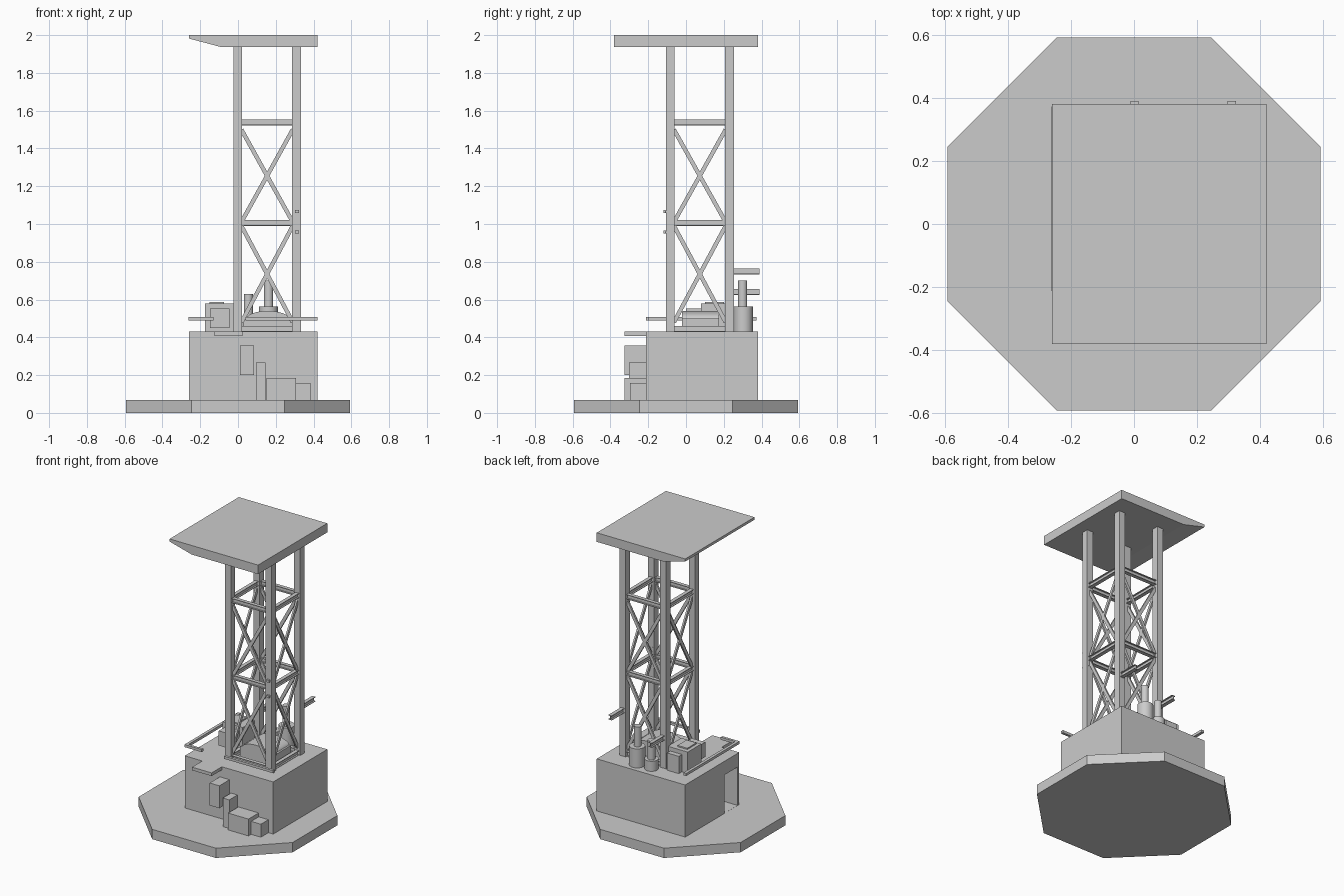
import bpy, bmesh, math
from mathutils import Vector, Matrix

if "Cube" in bpy.data.objects:
    bpy.data.objects.remove(bpy.data.objects["Cube"])

grey = bpy.data.materials.new("light grey")
grey.diffuse_color = (0.6, 0.6, 0.6, 1)
grey.use_nodes = True
grey.node_tree.nodes["Principled BSDF"].inputs["Base Color"].default_value = grey.diffuse_color


def finish(name, bm):
    bmesh.ops.recalc_face_normals(bm, faces=bm.faces)
    me = bpy.data.meshes.new(name)
    bm.to_mesh(me)
    bm.free()
    me.materials.append(grey)
    ob = bpy.data.objects.new(name, me)
    bpy.context.collection.objects.link(ob)
    return ob


def box(name, x0, x1, y0, y1, z0, z1):
    bm = bmesh.new()
    bmesh.ops.create_cube(bm, size=1)
    for v in bm.verts:
        v.co = ((x0, x1)[v.co.x > 0], (y0, y1)[v.co.y > 0], (z0, z1)[v.co.z > 0])
    return finish(name, bm)


def prism(name, profile, place, a, b):
    """Extrude a 2D profile from a to b; place(u, v, w) gives the 3D point."""
    bm = bmesh.new()
    lo = [bm.verts.new(place(u, v, a)) for u, v in profile]
    hi = [bm.verts.new(place(u, v, b)) for u, v in profile]
    bm.faces.new(lo)
    bm.faces.new(hi)
    n = len(lo)
    for i in range(n):
        bm.faces.new((lo[i], lo[(i + 1) % n], hi[(i + 1) % n], hi[i]))
    return finish(name, bm)


def cylinder(name, x, y, r, z0, z1, sides=24):
    bm = bmesh.new()
    bmesh.ops.create_cone(bm, cap_ends=True, segments=sides, radius1=r, radius2=r,
                          depth=z1 - z0, matrix=Matrix.Translation((x, y, (z0 + z1) / 2)))
    ob = finish(name, bm)
    smooth(ob)


def smooth(ob):
    bpy.ops.object.select_all(action='DESELECT')
    ob.select_set(True)
    bpy.context.view_layer.objects.active = ob
    bpy.ops.object.shade_smooth_by_angle(angle=math.radians(35))


def sweep(name, profile, p, q):
    """Run a profile (side, up) along a straight line."""
    p, q = Vector(p), Vector(q)
    d = (q - p).normalized()
    side = d.cross(Vector((0, 0, 1))).normalized()
    up = side.cross(d)
    return prism(name, profile, lambda u, v, w: p + side * u + up * v + d * w, 0, (q - p).length)


def rect(w, h):
    return [(-w / 2, -h / 2), (w / 2, -h / 2), (w / 2, h / 2), (-w / 2, h / 2)]


# I-section for the girders
W, H, T = 0.013, 0.016, 0.004
ISEC = [(-W, -H), (W, -H), (W, -H + T), (T / 2, -H + T), (T / 2, H - T), (W, H - T),
        (W, H), (-W, H), (-W, H - T), (-T / 2, H - T), (-T / 2, -H + T), (-W, -H + T)]

# Octagonal foundation
A, B = 0.592, 0.245
prism("foundation", [(A, B), (B, A), (-B, A), (-A, B), (-A, -B), (-B, -A), (B, -A), (A, -B)],
      lambda u, v, w: (u, v, w), 0, 0.068)

# Machine house with a doorway in the left wall
house = box("machine_house", -0.26, 0.42, -0.213, 0.38, 0.068, 0.43)
cutter = box("doorway_cutter", -0.3, -0.08, -0.195, -0.05, 0.0685, 0.335)
cutter.hide_render = True
cutter.hide_viewport = True
mod = house.modifiers.new("doorway", 'BOOLEAN')
mod.operation, mod.solver, mod.object = 'DIFFERENCE', 'EXACT', cutter

# Roof slab with sloping left underside
prism("roof_slab", [(-0.26, 2.0), (-0.26, 1.982), (-0.09, 1.937), (0.42, 1.937), (0.42, 2.0)],
      lambda u, v, w: (u, w, v), -0.38, 0.38)

# Tower legs
XS, YS, R = (-0.002, 0.31), (-0.084, 0.23), 0.023
for x in XS:
    for y in YS:
        box("tower_leg", x - R, x + R, y - R, y + R, 0.43, 1.94)

# Girders and cross bracing on all four tower sides
corners = [(XS[0], YS[0]), (XS[1], YS[0]), (XS[1], YS[1]), (XS[0], YS[1])]
for i in range(4):
    a, b = Vector(corners[i]), Vector(corners[(i + 1) % 4])
    d = (b - a).normalized() * 0.02
    a, b = a + d, b - d
    for z in (0.445, 1.006, 1.538):
        sweep("girder", ISEC, (*a, z), (*b, z))
    for z0, z1 in ((0.48, 0.99), (1.01, 1.50)):
        sweep("brace", rect(0.012, 0.022), (*a, z0), (*b, z1))
        sweep("brace", rect(0.012, 0.022), (*a, z1), (*b, z0))

# Girder stubs at the back
sweep("back_stub_right", ISEC, (0.31, 0.24, 0.749), (0.31, 0.39, 0.749))
sweep("back_stub_left", ISEC, (0.002, 0.24, 0.641), (0.002, 0.39, 0.641))

# Lamp brackets on the front right leg
for z in (0.957, 1.065):
    box("leg_bracket", 0.302, 0.322, -0.12, -0.10, z - 0.008, z + 0.008)
    box("leg_bracket_plate", 0.297, 0.332, -0.112, -0.06, z - 0.004, z + 0.004)

# Deck rails
box("left_rail", -0.262, -0.242, -0.213, 0.372, 0.49, 0.508)
box("front_rail_left", -0.242, -0.13, -0.213, -0.195, 0.49, 0.508)
box("front_rail_right", 0.04, 0.42, -0.213, -0.195, 0.49, 0.508)

# Front wall equipment
box("front_canopy", -0.125, 0.025, -0.325, -0.213, 0.408, 0.43)
box("wall_cabinet", 0.01, 0.084, -0.325, -0.213, 0.2, 0.356)
box("tall_cabinet", 0.095, 0.145, -0.303, -0.213, 0.068, 0.266)
box("low_cabinet", 0.152, 0.308, -0.325, -0.213, 0.068, 0.185)
box("small_cabinet", 0.308, 0.383, -0.296, -0.213, 0.068, 0.158)

# Deck cabinets on the left
box("deck_cabinet", -0.174, -0.02, 0.08, 0.23, 0.43, 0.578)
box("deck_cabinet_cap", -0.15, -0.075, 0.1, 0.2, 0.578, 0.587)
box("deck_cabinet_front", -0.148, -0.044, 0.0, 0.08, 0.45, 0.552)
box("deck_cabinet_back", -0.13, -0.04, 0.23, 0.265, 0.43, 0.55)

# Barrel-topped winch housing inside the tower
box("winch_base", 0.03, 0.285, -0.02, 0.175, 0.43, 0.50)
arch = [(0.158 + 0.115 * math.cos(math.pi * i / 16), 0.495 + 0.045 * math.sin(math.pi * i / 16))
        for i in range(17)]
smooth(prism("winch_cover", arch, lambda u, v, w: (u, w, v), -0.02, 0.175))

# Exhaust stacks
cylinder("large_stack_base", 0.162, 0.304, 0.051, 0.43, 0.562)
cylinder("large_stack_pipe", 0.162, 0.30, 0.024, 0.56, 0.70)
cylinder("small_stack_base", 0.055, 0.30, 0.044, 0.43, 0.50)
cylinder("small_stack_pipe", 0.055, 0.30, 0.024, 0.50, 0.63)
